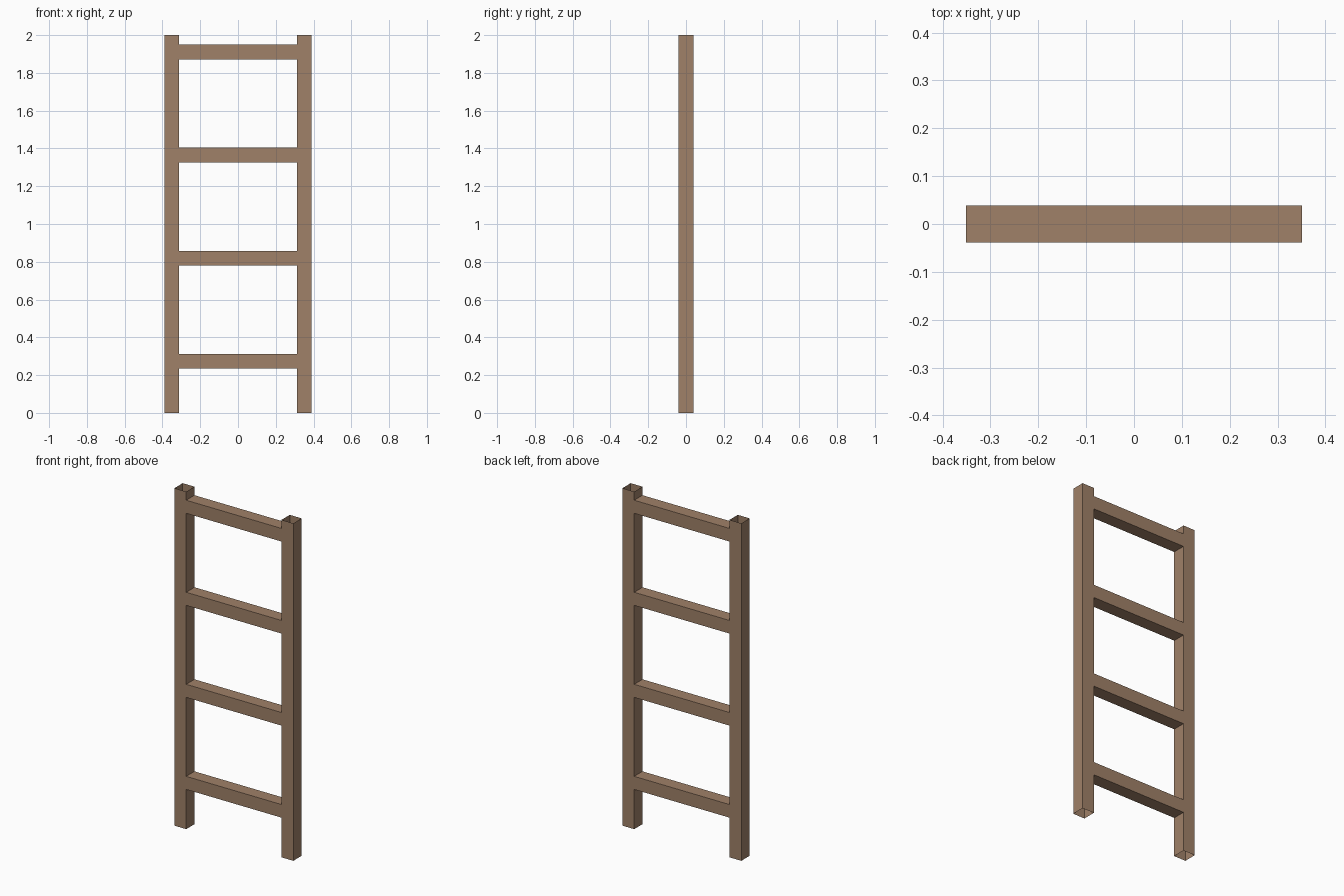
import bpy, bmesh
from mathutils import Matrix

if "Cube" in bpy.data.objects:
    bpy.data.objects.remove(bpy.data.objects["Cube"])

HALF = 0.0388      # half thickness of the square section
RAIL_X = 0.351     # rail centre lines
HEIGHT = 2.0

wood = bpy.data.materials.new("brown_wood")
wood.diffuse_color = (0.35, 0.22, 0.14, 1)
wood.use_nodes = True
wood.node_tree.nodes["Principled BSDF"].inputs["Base Color"].default_value = wood.diffuse_color


def square_tube(name, length, location, along_x=False):
    """Open-ended square tube along z (or x), centred on location."""
    bm = bmesh.new()
    bmesh.ops.create_cube(bm, size=1)
    ends = [f for f in bm.faces if abs(f.normal.z) > 0.9]
    bmesh.ops.delete(bm, geom=ends, context='FACES_ONLY')
    bmesh.ops.scale(bm, vec=(2 * HALF, 2 * HALF, length), verts=bm.verts)
    if along_x:
        bm.transform(Matrix.Rotation(1.5707963268, 4, 'Y'))
    mesh = bpy.data.meshes.new(name)
    bm.to_mesh(mesh)
    bm.free()
    mesh.materials.append(wood)
    obj = bpy.data.objects.new(name, mesh)
    obj.location = location
    bpy.context.collection.objects.link(obj)
    return obj


# Side rails, open at top and bottom
for side, sign in (("left", -1), ("right", 1)):
    square_tube(f"{side}_rail", HEIGHT, (sign * RAIL_X, 0, HEIGHT / 2))

# Rungs, reaching the rail centre lines
for i in range(4):
    square_tube(f"rung_{i + 1}", 2 * RAIL_X, (0, 0, 0.274 + i * 0.5455), along_x=True)
